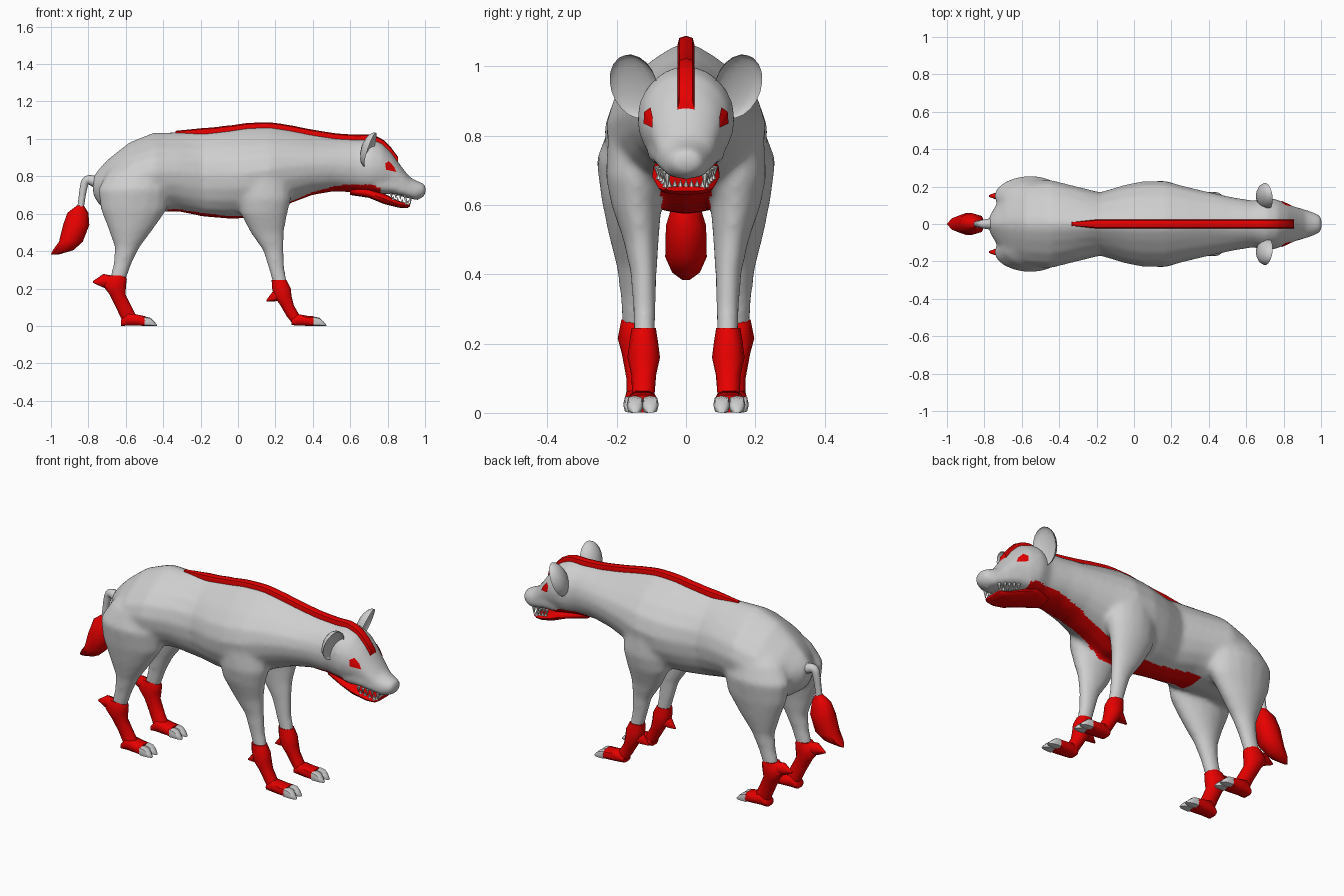
import bpy, bmesh, math
from mathutils import Vector, Matrix
from mathutils.bvhtree import BVHTree

if "Cube" in bpy.data.objects:
    bpy.data.objects.remove(bpy.data.objects["Cube"])


def material(name, rgb):
    m = bpy.data.materials.new(name)
    m.diffuse_color = (*rgb, 1)
    m.use_nodes = True
    m.node_tree.nodes["Principled BSDF"].inputs["Base Color"].default_value = m.diffuse_color
    return m


GREY = material("pale grey fur", (0.62, 0.62, 0.62))
RED = material("bright red fur", (0.8, 0.0, 0.0))
WHITE = material("tooth white", (0.68, 0.68, 0.66))


def spow(v, p):
    return math.copysign(abs(v) ** p, v)


def loft(bm, axis, sections, side=1, n=16, p=0.9, taper=None):
    """Closed tube; section = (position, low, high, centre y, half width y)."""
    rings = []
    for pos, lo, hi, yc, yh in sections:
        ring = []
        for i in range(n):
            a = 2 * math.pi * i / n
            u = (lo + hi) / 2 + (hi - lo) / 2 * spow(math.sin(a), p)
            k = 1 - taper(pos) * max(0, math.sin(a)) ** 2 if taper else 1
            y = side * yc + k * yh * spow(math.cos(a), p)
            ring.append(bm.verts.new((pos, y, u) if axis == "x" else (u, y, pos)))
        rings.append(ring)
    for r, q in zip(rings, rings[1:]):
        for i in range(n):
            bm.faces.new((r[i], r[(i + 1) % n], q[(i + 1) % n], q[i]))
    bm.faces.new(rings[0])
    bm.faces.new(rings[-1])


def finish(name, bm, mat, angle=50):
    bmesh.ops.recalc_face_normals(bm, faces=bm.faces)
    me = bpy.data.meshes.new(name)
    bm.to_mesh(me)
    bm.free()
    me.materials.append(mat)
    ob = bpy.data.objects.new(name, me)
    bpy.context.collection.objects.link(ob)
    bpy.ops.object.select_all(action="DESELECT")
    ob.select_set(True)
    bpy.context.view_layer.objects.active = ob
    bpy.ops.object.shade_smooth_by_angle(angle=math.radians(angle))
    return ob


# torso, neck and head; the back is narrower than the belly
bm = bmesh.new()
trunk = [(-.775, .70, .80, .04), (-.745, .65, .84, .09), (-.68, .60, .905, .18),
         (-.58, .60, .983, .225), (-.45, .61, 1.035, .238), (-.32, .612, 1.036, .205),
         (-.18, .583, 1.035, .17), (-.05, .573, 1.048, .21), (.05, .575, 1.063, .23), (.17, .60, 1.067, .23),
         (.28, .655, 1.05, .20), (.40, .70, 1.026, .172), (.52, .72, 1.006, .145),
         (.64, .71, .998, .125), (.71, .70, 1.002, .143), (.77, .705, .98, .13),
         (.82, .712, .93, .108), (.88, .698, .845, .088), (.92, .68, .795, .075),
         (.96, .672, .775, .064), (.992, .688, .765, .05), (1.005, .71, .75, .03)]
loft(bm, "x", [(x, lo, hi, 0, w) for x, lo, hi, w in trunk], n=20, p=.95,
     taper=lambda x: .55 if x < .4 else max(.12, .55 - 1.6 * (x - .4)))
# broad upper lip
loft(bm, "x", [(.74, .705, .80, 0, .115), (.82, .705, .80, 0, .105), (.89, .688, .77, 0, .086),
               (.95, .672, .755, 0, .066)], p=.75)

# thighs and shoulders are merged into the torso
thigh = [(.90, -.62, -.44, .09, .06), (.82, -.70, -.38, .125, .10), (.73, -.75, -.36, .15, .109),
         (.62, -.735, -.38, .155, .09), (.52, -.695, -.45, .155, .07), (.42, -.66, -.525, .15, .05),
         (.34, -.665, -.565, .15, .04), (.24, -.69, -.60, .15, .034)]
shoulder = [(.90, .05, .22, .09, .06), (.78, -.01, .28, .13, .097), (.68, 0, .285, .142, .09),
            (.60, .012, .265, .143, .073), (.50, .065, .247, .13, .052), (.40, .135, .245, .122, .038),
            (.30, .165, .25, .12, .034), (.20, .195, .27, .12, .032)]
for s in (1, -1):
    loft(bm, "z", thigh, s, p=1.05)
    loft(bm, "z", shoulder, s, p=1)
body = finish("body", bm, GREY)
rm = body.modifiers.new("merge", "REMESH")
rm.mode, rm.voxel_size = "VOXEL", 0.012
sm = body.modifiers.new("soften", "SMOOTH")
sm.factor, sm.iterations = 0.5, 13
dg = bpy.context.evaluated_depsgraph_get()
merged = bpy.data.meshes.new_from_object(body.evaluated_get(dg))
body.modifiers.clear()
body.data = merged
merged.materials.clear()
merged.materials.append(GREY)
merged.materials.append(RED)

# red throat, chest and belly on the downward faces
for f in merged.polygons:
    f.use_smooth = True
    c, nz = f.center, f.normal.z
    throat = .28 < c.x < .76 and nz < -.3 and c.z < .755 and abs(c.y) < .06 + .12 * (c.x - .28)
    belly = -.38 < c.x <= .28 and abs(c.y) < .07 and nz < -.4 and c.z < .70
    f.material_index = int(throat or belly)
tree = BVHTree.FromPolygons([v.co for v in merged.vertices], [p.vertices for p in merged.polygons])

# mane ridge laid along the back
bm = bmesh.new()
ridge = []
for i in range(33):
    x = -.335 + 1.19 * i / 32
    z = tree.ray_cast(Vector((x, 0, 2)), Vector((0, 0, -1)))[0].z
    k = min(1, i / 5 + .2)
    ridge.append((x, z - .03, z + .006 + .02 * k, 0, .008 + .017 * k))
loft(bm, "x", ridge, n=8, p=.75)
finish("mane", bm, RED)

# eyes: thin diamonds on the sides of the head
for s, label in ((1, "left"), (-1, "right")):
    bm = bmesh.new()
    pts = []
    for x, z in ((.812, .85), (.785, .868), (.805, .88), (.832, .85), (.845, .822), (.79, .835)):
        hit, nor, _, _ = tree.ray_cast(Vector((x, s, z)), Vector((0, -s, 0)))
        pts.append(bm.verts.new(hit + nor * .004))
    for i in range(1, 6):
        f = bm.faces.new((pts[0], pts[i], pts[i % 5 + 1]))
        f.normal_update()
        if f.normal.y * s < 0:
            f.normal_flip()
    me = bpy.data.meshes.new(label + "_eye")
    bm.to_mesh(me)
    bm.free()
    me.materials.append(RED)
    bpy.context.collection.objects.link(bpy.data.objects.new(label + "_eye", me))

# lower jaw
bm = bmesh.new()
loft(bm, "x", [(.60, .70, .75, 0, .05), (.70, .685, .735, 0, .095), (.78, .652, .708, 0, .097),
               (.86, .632, .668, 0, .08), (.905, .63, .656, 0, .066), (.92, .64, .653, 0, .058)], n=12, p=.75)
finish("lower_jaw", bm, RED)


def tooth(bm, x, y, z, length, r=.008):
    m = Matrix.Translation((x, y, z + length / 2))
    if length < 0:
        m = m @ Matrix.Rotation(math.pi, 4, "X")
    bmesh.ops.create_cone(bm, cap_ends=True, segments=6, radius1=r, radius2=0, depth=abs(length), matrix=m)


# teeth: side rows, fangs and front rows
bm = bmesh.new()
for s in (1, -1):
    for i in range(4):
        x = .82 + .024 * i
        y = s * (.083 - .007 * i)
        tooth(bm, x, y, .712 - .004 * i, -.03, .01)
        tooth(bm, x + .01, y * .95, .674 - .007 * i, .022, .009)
    tooth(bm, .922, s * .054, .69, -.045, .010)
    tooth(bm, .90, s * .058, .65, .04, .010)
for i in range(7):
    tooth(bm, .910, -.048 + .016 * i, .648, .026, .010)
finish("teeth", bm, WHITE, 30)

# cupped ears
for s, label in ((1, "left"), (-1, "right")):
    bm = bmesh.new()
    bmesh.ops.create_uvsphere(bm, u_segments=14, v_segments=10, radius=1)
    for v in bm.verts:
        if v.co.x > 0:
            v.co.x *= -.45
        v.co = Vector((v.co.x * .05 + .02, v.co.y * .07, v.co.z * .098))
    bm.transform(Matrix.Translation((.69, s * .145, .948)) @ Matrix.Rotation(s * .3, 4, "Z")
                 @ Matrix.Rotation(-s * .2, 4, "X") @ Matrix.Rotation(math.radians(20), 4, "Y"))
    finish(label + "_ear", bm, GREY)

# red lower legs with joint spurs, and grey toes
hind = dict(
    shin=[(.27, -.69, -.603, .15, .036), (.25, -.71, -.592, .15, .04), (.215, -.725, -.596, .15, .047),
          (.17, -.69, -.60, .148, .037), (.10, -.655, -.565, .14, .032), (.03, -.622, -.53, .135, .036)],
    spur=[(-.775, .230, .240, .15, .005), (-.72, .205, .278, .15, .025), (-.65, .19, .265, .15, .043)],
    foot=[(-.625, .0, .035, .135, .034), (-.59, 0, .075, .135, .042), (-.53, 0, .06, .135, .045),
          (-.495, 0, .053, .135, .046)], toe=-.50, y=.135)
fore = dict(
    shin=[(.245, .178, .262, .122, .035), (.20, .18, .285, .122, .042), (.16, .19, .288, .122, .047),
          (.11, .225, .30, .122, .036), (.05, .26, .335, .123, .032), (.015, .288, .355, .125, .036)],
    spur=[(.152, .131, .139, .122, .005), (.19, .13, .19, .122, .026), (.24, .14, .21, .122, .04)],
    foot=[(.285, .005, .04, .125, .033), (.32, 0, .065, .125, .04), (.37, 0, .055, .125, .045),
          (.41, 0, .052, .125, .046)], toe=.405, y=.125)
for leg, d in (("hind", hind), ("front", fore)):
    for s, label in ((1, "left"), (-1, "right")):
        bm = bmesh.new()
        loft(bm, "z", d["shin"], s, 10)
        loft(bm, "x", d["foot"], s, 10, .7)
        loft(bm, "x", d["spur"], s, 8)
        finish(f"{label}_{leg}_lower_leg", bm, RED)
        bm = bmesh.new()
        for k in (-.022, .022):
            x, y = d["toe"], d["y"] + k
            loft(bm, "x", [(x, 0, .05, y, .024), (x + .03, 0, .044, y, .024),
                           (x + .05, 0, .026, y, .019), (x + .067, 0, .006, y, .007)], s, 8, .6)
        finish(f"{label}_{leg}_toes", bm, GREY)

# tail: bent tube and red tuft
cu = bpy.data.curves.new("tail", "CURVE")
cu.dimensions, cu.bevel_depth, cu.bevel_resolution, cu.use_fill_caps = "3D", .022, 2, True
sp = cu.splines.new("NURBS")
path = [(-.70, .74, 1.8), (-.765, .775, 1.4), (-.815, .785, 1), (-.828, .73, .9), (-.835, .68, .8), (-.845, .61, .8)]
sp.points.add(len(path) - 1)
for pt, (x, z, r) in zip(sp.points, path):
    pt.co, pt.radius = (x, 0, z, 1), r
sp.use_endpoint_u, sp.order_u = True, 3
cu.materials.append(GREY)
tail = bpy.data.objects.new("tail", cu)
bpy.context.collection.objects.link(tail)
bpy.ops.object.select_all(action="DESELECT")
tail.select_set(True)
bpy.context.view_layer.objects.active = tail
bpy.ops.object.convert(target="MESH")

bm = bmesh.new()
loft(bm, "z", [(.645, -.86, -.825, 0, .015), (.605, -.912, -.80, 0, .038), (.54, -.935, -.795, 0, .058),
               (.45, -.957, -.83, 0, .06), (.405, -.99, -.88, 0, .04), (.383, -1.0, -.955, 0, .01)], n=8)
finish("tail_tuft", bm, RED)
